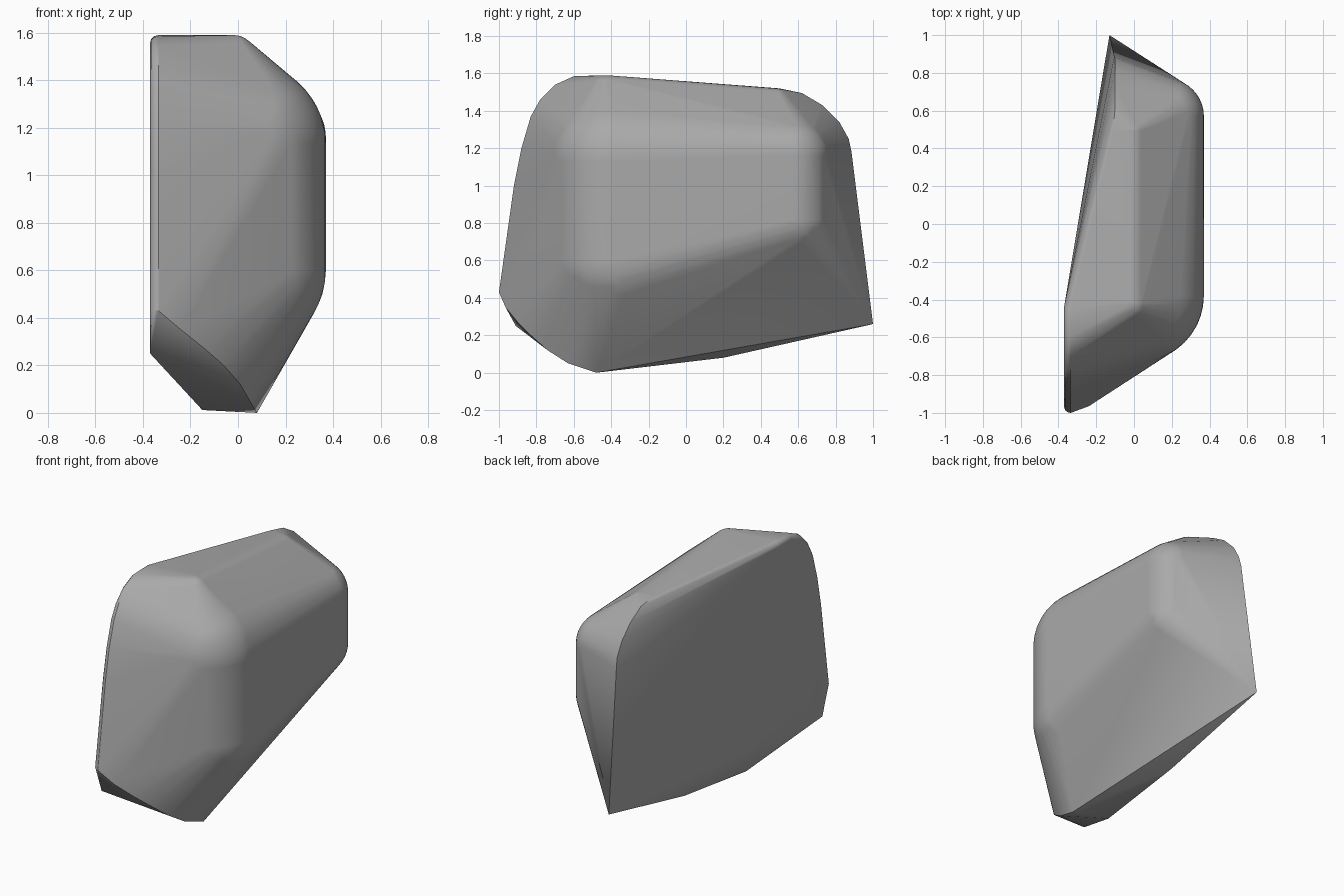
import bpy, bmesh, math
from mathutils import Matrix, Vector

cube = bpy.data.objects.get("Cube")
if cube:
    bpy.data.objects.remove(cube, do_unlink=True)

# Single stone colour
grey = bpy.data.materials.new("stone grey")
grey.use_nodes = True
colour = (0.4, 0.4, 0.4, 1)
grey.diffuse_color = colour
grey.node_tree.nodes["Principled BSDF"].inputs["Base Color"].default_value = colour

bm = bmesh.new()


def ball(centre, radius):
    """Rounded corner that the hull is stretched over."""
    bmesh.ops.create_icosphere(bm, subdivisions=4, radius=radius,
                               matrix=Matrix.Translation(centre))


# Large rounded corners of the outer side
ball((0.02, -0.38, 1.13), 0.35)
ball((0.02, -0.38, 0.60), 0.35)
ball((0.17, 0.57, 1.16), 0.20)
ball((0.17, 0.57, 0.82), 0.20)

# Softer ridge along the top
ball((-0.02, -0.42, 1.49), 0.10)
ball((-0.02, 0.48, 1.42), 0.10)

# Front rim with a small rounded lip towards the flat side
front_rim = [(-0.45, 1.59), (-0.60, 1.585), (-0.70, 1.54), (-0.78, 1.46),
             (-0.83, 1.37), (-0.88, 1.20), (-0.92, 1.00), (-1.0, 0.43)]
middle = Vector((-0.2, 0.9))
for y, z in front_rim:
    p = Vector((y, z))
    inward = (middle - p).normalized()
    for step in range(4):
        a = math.radians(30 * step)
        q = p + inward * 0.035 * (1 - math.sin(a))
        bm.verts.new((-0.335 - 0.035 * math.cos(a), q.x, q.y))

# Back rim down to the pointed tip
for p in [(-0.11, 0.50, 1.52), (-0.10, 0.62, 1.495), (-0.10, 0.73, 1.43),
          (-0.10, 0.82, 1.34), (-0.10, 0.87, 1.25), (-0.105, 0.885, 1.18),
          (-0.13, 1.0, 0.26)]:
    bm.verts.new(p)

# Chipped lower front edge and underside
for p in [(-0.24, -0.965, 0.35), (-0.14, -0.90, 0.27), (-0.06, -0.83, 0.20),
          (0.01, -0.74, 0.12), (0.05, -0.63, 0.05), (0.08, -0.48, 0.0),
          (-0.37, -0.91, 0.25), (-0.15, -0.42, 0.012), (-0.13, 0.20, 0.08)]:
    bm.verts.new(p)

# Wrap everything in one convex skin
hull = bmesh.ops.convex_hull(bm, input=bm.verts[:], use_existing_faces=False)
skin = {g for g in hull["geom"] if isinstance(g, bmesh.types.BMFace)}
bmesh.ops.delete(bm, geom=[f for f in bm.faces if f not in skin], context="FACES")
bmesh.ops.delete(bm, geom=[v for v in bm.verts if not v.link_faces], context="VERTS")
bmesh.ops.recalc_face_normals(bm, faces=bm.faces[:])

mesh = bpy.data.meshes.new("stone_chunk")
bm.to_mesh(mesh)
bm.free()
mesh.materials.append(grey)
stone = bpy.data.objects.new("stone_chunk", mesh)
bpy.context.collection.objects.link(stone)

# Smooth surface with crisp chipped edges
bpy.ops.object.select_all(action="DESELECT")
stone.select_set(True)
bpy.context.view_layer.objects.active = stone
bpy.ops.object.shade_smooth_by_angle(angle=math.radians(30))
weighted = stone.modifiers.new("even shading", "WEIGHTED_NORMAL")
weighted.keep_sharp = True
